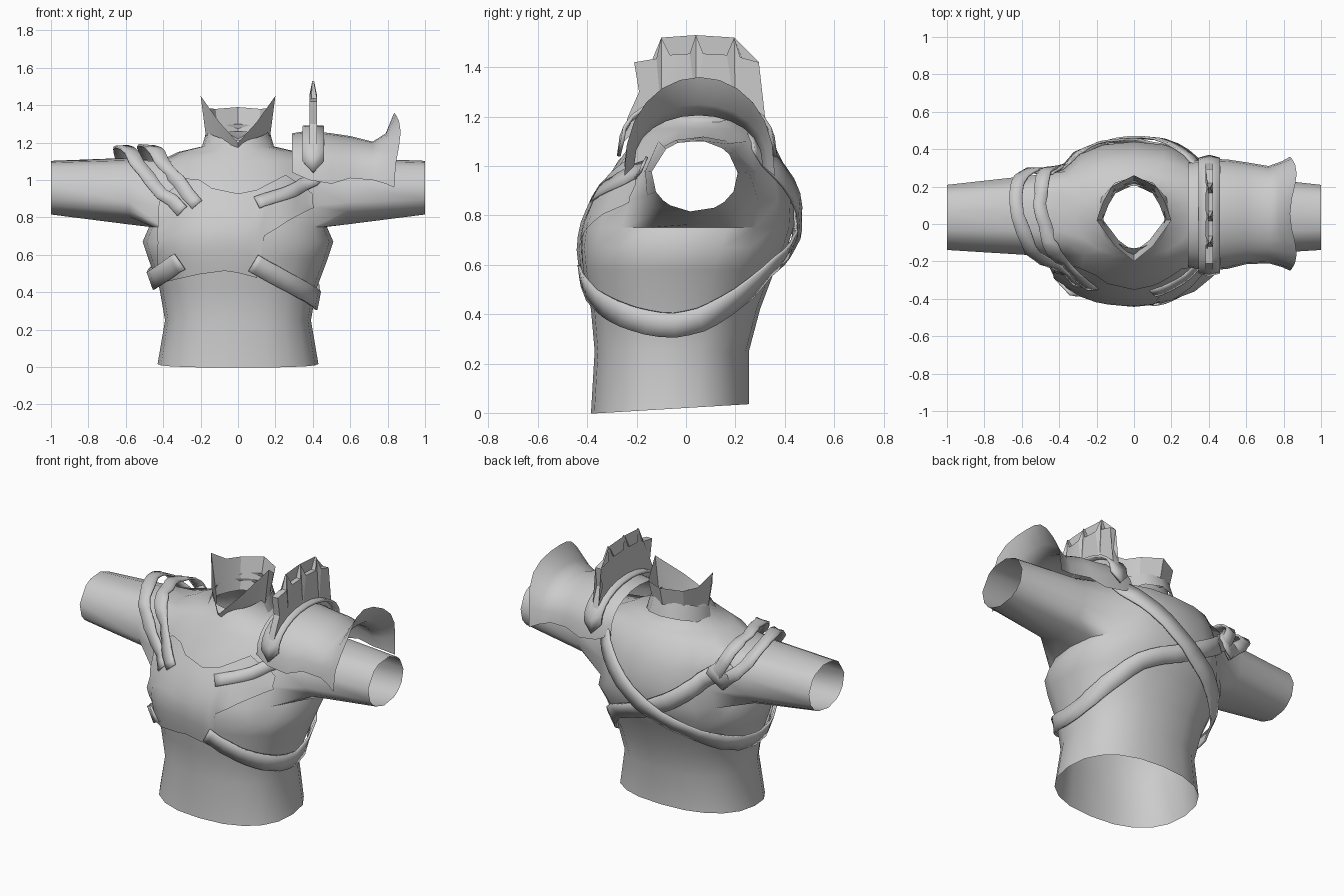
import bpy, bmesh, math
from mathutils import Vector
from mathutils.bvhtree import BVHTree

if "Cube" in bpy.data.objects:
    bpy.data.objects.remove(bpy.data.objects["Cube"])

grey = bpy.data.materials.new("cloth_grey")
grey.diffuse_color = (0.6, 0.6, 0.6, 1)
grey.use_nodes = True
grey.node_tree.nodes["Principled BSDF"].inputs["Base Color"].default_value = grey.diffuse_color


def finish(name, bm, angle=40, normals=True):
    if normals:
        bmesh.ops.recalc_face_normals(bm, faces=bm.faces)
    me = bpy.data.meshes.new(name)
    bm.to_mesh(me)
    ob = bpy.data.objects.new(name, me)
    bpy.context.collection.objects.link(ob)
    me.materials.append(grey)
    bpy.ops.object.select_all(action='DESELECT')
    ob.select_set(True)
    bpy.context.view_layer.objects.active = ob
    bpy.ops.object.shade_smooth_by_angle(angle=math.radians(angle))
    return ob


def loft(bm, rows, closed):
    grid = [[bm.verts.new(p) for p in r] for r in rows]
    n = len(rows[0])
    for a, b in zip(grid, grid[1:]):
        for i in range(n if closed else n - 1):
            j = (i + 1) % n
            bm.faces.new((a[i], a[j], b[j], b[i]))
    return grid


def interp(table, x):
    for (x0, z0), (x1, z1) in zip(table, table[1:]):
        if x <= x1:
            return z0 + (z1 - z0) * max(0, x - x0) / (x1 - x0)
    return table[-1][1]


# Torso rings: height, half width, front, back
SEG = 20
rings = [(.02, .43, -.385, .255), (.25, .39, -.37, .255), (.42, .42, -.385, .30),
         (.58, .48, -.42, .36), (.67, .51, -.43, .41), (.75, .475, -.42, .435),
         (.86, .45, -.375, .44), (.98, .44, -.30, .41), (1.10, .42, -.215, .35),
         (1.15, .32, -.18, .28), (1.18, .19, -.16, .23), (1.26, .165, -.13, .205)]
rows = []
for k, (z, w, f, b) in enumerate(rings):
    row = []
    for i in range(SEG):
        a = 2 * math.pi * i / SEG
        c, s = math.cos(a), math.sin(a)
        p = .85 if k < 9 else 1
        y = (f + b) / 2 + (b - f) / 2 * math.copysign(abs(s) ** p, s)
        tilt = .06 * y if k == 0 else (.35 * min(0, y) if k == 11 else 0)
        row.append((w * math.copysign(abs(c) ** p, c), y, z + tilt))
    rows.append(row)
bm = bmesh.new()
grid = loft(bm, rows, True)

# Sleeves grown out of the side openings
for side, mid in ((1, 0), (-1, SEG // 2)):
    cols = [(mid + d) % SEG for d in (-2, -1, 0, 1, 2)]
    hole = []
    for k in range(5, 8):
        for i in range(4):
            vs = {grid[k][cols[i]], grid[k][cols[i + 1]],
                  grid[k + 1][cols[i]], grid[k + 1][cols[i + 1]]}
            hole += [f for f in bm.faces if set(f.verts) == vs]
    rim = [e for e in {e for f in hole for e in f.edges}
           if sum(f in hole for f in e.link_faces) == 1]
    bmesh.ops.delete(bm, geom=hole, context='FACES_ONLY')
    inner = [grid[k][c] for k in (6, 7) for c in cols[1:4]]
    bmesh.ops.delete(bm, geom=inner, context='VERTS')
    edges = rim
    for x, cy, cz, ry, rz in ((.58, .045, .94, .215, .18), (1, .035, .96, .175, .145)):
        geom = bmesh.ops.extrude_edge_only(bm, edges=edges)['geom']
        for v in [g for g in geom if isinstance(g, bmesh.types.BMVert)]:
            a = math.atan2((v.co.z - cz) / rz, (v.co.y - cy) / ry)
            v.co = (side * x, cy + ry * math.cos(a), cz + rz * math.sin(a))
        edges = [g for g in geom if isinstance(g, bmesh.types.BMEdge)]
bmesh.ops.recalc_face_normals(bm, faces=bm.faces)
tree = BVHTree.FromBMesh(bm)
finish("shirt_body", bm, 60)


# Strap laid along the body surface
def strap(name, pts, width, off=.015, bulge=0):
    pts = [Vector(p) for p in pts]
    path = []
    for i in range(len(pts) - 1):
        p0, p1, p2, p3 = (pts[max(0, min(len(pts) - 1, i + d))] for d in (-1, 0, 1, 2))
        for s in range(4):
            t = s / 4
            path.append(.5 * (2 * p1 + (p2 - p0) * t + (2 * p0 - 5 * p1 + 4 * p2 - p3) * t * t
                              + (3 * p1 - p0 - 3 * p2 + p3) * t ** 3))
    path.append(pts[-1])
    rows = []
    for i, p in enumerate(path):
        tan = (path[min(i + 1, len(path) - 1)] - path[max(i - 1, 0)]).normalized()
        co, n, _, _ = tree.find_nearest(p)
        side = n.cross(tan).normalized()
        lift = off + bulge * math.sin(math.pi * i / (len(path) - 1))
        row = []
        for s in (-.5, 0, .5):
            c2, n2, _, _ = tree.find_nearest(co + side * width * s)
            row.append(co + side * width * s * .5 + (c2 - co) * .5 + (n + n2).normalized() * lift)
        rows.append(row)
    bm = bmesh.new()
    loft(bm, rows, False)
    ob = finish(name, bm)
    m = ob.modifiers.new("thickness", 'SOLIDIFY')
    m.thickness = .012
    m.offset = 0


strap("back_strap_left", [(-.5, .3, 1.04), (-.38, .37, .94), (-.22, .42, .82), (0, .43, .7),
      (.25, .37, .58), (.41, .17, .42), (.43, -.05, .355), (.36, -.25, .40),
      (.22, -.37, .48), (.08, -.41, .56)], .10, .02)
strap("back_strap_right", [(.4, .28, 1.1), (.25, .38, .95), (0, .44, .75), (-.25, .37, .61),
      (-.45, .15, .49), (-.47, -.05, .46), (-.4, -.25, .5), (-.3, -.35, .57)], .10, .03)
strap("front_strap", [(.42, -.2, 1.03), (.3, -.29, .95), (.1, -.37, .88)], .07)
strap("shoulder_strap_inner", [(-.22, -.35, .87), (-.33, -.27, 1.0), (-.42, -.15, 1.1),
      (-.48, 0, 1.15), (-.5, .15, 1.15), (-.46, .28, 1.05), (-.4, .36, .94)], .07, .015, .06)
strap("shoulder_strap_outer", [(-.31, -.34, .84), (-.44, -.22, .98), (-.55, -.1, 1.08),
      (-.62, .05, 1.12), (-.62, .18, 1.08), (-.54, .27, 1.0), (-.45, .33, .92)], .07, .015, .05)
strap("strap_buckle", [(-.5, .28, 1.06), (-.42, .35, .94)], .14, .03)

# Chest wrap with an opening below one arm
top = [(-.42, .88), (-.25, 1.03), (-.14, .95), (0, .92), (.1, .94), (.25, 1.02), (.4, .92)]
low = [(-.42, .45), (-.2, .5), (-.05, .52), (.1, .48), (.14, .7), (.3, .8), (.4, .85)]
rows = []
for x in [-.42, -.35, -.28, -.2, -.14, -.07, 0, .06, .1, .14, .2, .25, .3, .36, .4]:
    row = []
    for j in range(9):
        z = interp(low, x) + (interp(top, x) - interp(low, x)) * j / 8
        hit = tree.ray_cast(Vector((x, -2, z)), Vector((0, 1, 0)))
        row.append(hit[0] + hit[1] * .014)
    rows.append(row)
bm = bmesh.new()
loft(bm, rows, False)
finish("chest_wrap", bm)


# Collar with two raised points
bm = bmesh.new()
base, rim = [], []
outline = [(0, -.2, 1.2), (.1, -.12, 1.31), (.2, .02, 1.45), (.165, .12, 1.385),
           (.12, .2, 1.38), (0, .26, 1.39)]
outline += [(-x, y, z) for x, y, z in outline[-2:0:-1]]
for x, y, z in outline:
    base.append((x * .83, .035 + (y - .035) * .78, 1.19 + .15 * min(0, y)))
    rim.append((x, y, z))
loft(bm, [base, rim], True)
finish("collar", bm, 25)
bm = bmesh.new()
loft(bm, [[(r * math.cos(a), .035 + r * 1.08 * math.sin(a), z + .06 * math.sin(a))
           for a in [math.tau * i / 12 for i in range(12)]]
          for z, r in ((1.15, .2), (1.24, .175))], True)
finish("neck_band", bm)


# Arched armour section across the shoulder
def arch(x, zlow, ztop, f, b, bow=0, n=12):
    row = []
    for i in range(n + 1):
        a = math.pi * i / n
        s = max(0, math.sin(a))
        row.append((x + bow * math.sin(2 * a) ** 2, (f + b) / 2 - (b - f) / 2 * math.cos(a),
                    zlow + (ztop - zlow) * s ** .85))
    return row


bm = bmesh.new()
loft(bm, [arch(.29, 1.04, 1.25, -.23, .33), arch(.38, 1.0, 1.265, -.25, .35),
          arch(.5, .98, 1.25, -.24, .345), arch(.6, 1.01, 1.235, -.215, .33),
          arch(.72, 1.0, 1.205, -.21, .31), arch(.79, .98, 1.25, -.23, .335),
          arch(.835, .96, 1.36, -.25, .36, .035)], False)
finish("shoulder_guard", bm, 50)

# Pointed band over the shoulder guard
bm = bmesh.new()
loft(bm, [arch(.345, 1.1, 1.29, -.265, .355), arch(.402, 1.04, 1.295, -.28, .37),
          arch(.46, 1.1, 1.29, -.265, .355)], False)
ob = finish("guard_band", bm)
m = ob.modifiers.new("thickness", 'SOLIDIFY')
m.thickness = .015

# Spiked crest standing on the band
prof = [(-.27, 1.08), (-.235, 1.2), (-.19, 1.3), (-.21, 1.42), (-.12, 1.435), (-.1, 1.52),
        (-.065, 1.45), (.015, 1.455), (.04, 1.53), (.07, 1.455), (.165, 1.45), (.195, 1.52),
        (.22, 1.44), (.295, 1.42), (.28, 1.3), (.32, 1.2), (.36, 1.08), (.28, 1.16),
        (.2, 1.22), (.04, 1.26), (-.1, 1.22), (-.2, 1.15)]
bm = bmesh.new()
loops = [[bm.verts.new((.402 + (s * .02 if z < 1.46 else s * .005), y, z)) for y, z in prof]
         for s in (-1, 1)]
for lp in loops:
    bm.faces.new(lp)
for i in range(len(prof)):
    j = (i + 1) % len(prof)
    bm.faces.new((loops[0][i], loops[0][j], loops[1][j], loops[1][i]))
bmesh.ops.triangulate(bm, faces=[f for f in bm.faces if len(f.verts) > 4])
finish("guard_crest", bm, 20)
